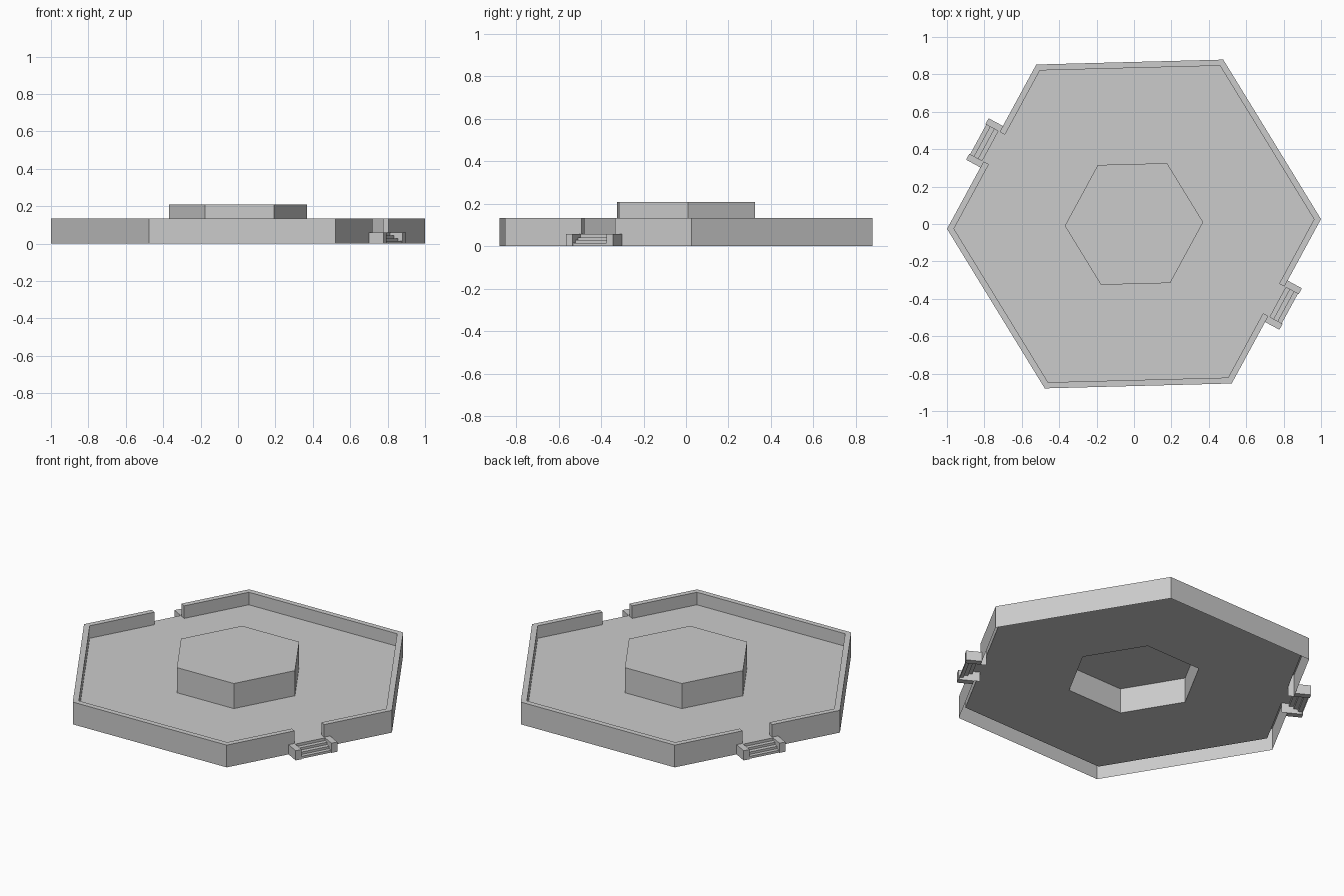
import bpy, bmesh
from math import sin, cos, pi, radians
from mathutils import Vector, Matrix

if "Cube" in bpy.data.objects:
    bpy.data.objects.remove(bpy.data.objects["Cube"])

TURN = radians(1.5)
R_OUT, R_IN, R_PLINTH = 1.0, 0.963, 0.37
FLOOR, WALL, PLINTH = 0.058, 0.133, 0.208
APO = R_OUT * cos(pi / 6)
APO_IN = R_IN * cos(pi / 6)
GAP, STAIR = 0.09, 0.126          # half widths
GATES = (2, 5)                    # hexagon sides with an opening


def make(name, polys):
    bm = bmesh.new()
    for poly in polys:
        bm.faces.new([bm.verts.new(p) for p in poly])
    bmesh.ops.remove_doubles(bm, verts=bm.verts, dist=1e-5)
    bmesh.ops.recalc_face_normals(bm, faces=bm.faces)
    me = bpy.data.meshes.new(name)
    bm.to_mesh(me)
    bm.free()
    ob = bpy.data.objects.new(name, me)
    bpy.context.collection.objects.link(ob)
    return ob


def hexagon(r, z):
    return [Vector((r * cos(TURN + i * pi / 3), r * sin(TURN + i * pi / 3), z)) for i in range(6)]


def side(i):
    """Frame of one side: x points outward, y runs along the side."""
    return Matrix.Rotation(TURN + (i + 0.5) * pi / 3, 4, 'Z')


def box(x0, x1, y0, y1, z0, z1):
    v = [Vector((x, y, z)) for x in (x0, x1) for y in (y0, y1) for z in (z0, z1)]
    return [[v[k] for k in f] for f in
            ((0, 1, 3, 2), (4, 5, 7, 6), (0, 1, 5, 4), (2, 3, 7, 6), (0, 2, 6, 4), (1, 3, 7, 5))]


def placed(polys, m):
    return [[m @ p for p in poly] for poly in polys]


# Floor, open under the plinth, with a threshold in each opening
a, b = hexagon(R_IN, FLOOR), hexagon(R_PLINTH, FLOOR)
floor = [[a[i], a[(i + 1) % 6], b[(i + 1) % 6], b[i]] for i in range(6)]
make("floor", floor)
for i in GATES:
    sill = [[Vector(p) for p in ((APO_IN, -GAP, FLOOR), (APO, -GAP, FLOOR),
                                 (APO, GAP, FLOOR), (APO_IN, GAP, FLOOR))]]
    make("threshold", placed(sill, side(i)))

# Central plinth, hollow below
top = hexagon(R_PLINTH, PLINTH)
make("central_plinth", [top] + [[b[i], b[(i + 1) % 6], top[(i + 1) % 6], top[i]] for i in range(6)])

# Perimeter wall: thin shell without an underside, split at the openings
wall = []
for i in range(6):
    ho, hi = R_OUT / 2, R_IN / 2
    runs = [((-ho, -hi), (ho, hi))]
    if i in GATES:
        runs = [((-ho, -hi), (-GAP, -GAP)), ((GAP, GAP), (ho, hi))]
    for run in runs:
        s, e = [[Vector((APO, o, 0)), Vector((APO, o, WALL)),
                 Vector((APO_IN, n, WALL)), Vector((APO_IN, n, FLOOR))] for o, n in run]
        polys = [[s[k], e[k], e[k + 1], s[k + 1]] for k in range(3)]
        for section, (o, n) in zip((s, e), run):
            if o == n:            # closed end at an opening
                polys.append(section + [Vector((APO_IN, n, 0))])
        wall += placed(polys, side(i))
make("perimeter_wall", wall)

# Stairs with side blocks outside each opening
profile = [(APO, FLOOR), (0.876, FLOOR), (0.876, 0.042), (0.9, 0.042), (0.9, 0.028),
           (0.925, 0.028), (0.925, 0.014), (0.948, 0.014), (0.948, 0.0)]
for i in GATES:
    steps = [[Vector((p[0], -GAP, p[1])), Vector((q[0], -GAP, q[1])),
              Vector((q[0], GAP, q[1])), Vector((p[0], GAP, p[1]))]
             for p, q in zip(profile, profile[1:])]
    make("steps", placed(steps, side(i)))
    for y0, y1 in ((-STAIR, -GAP), (GAP, STAIR)):
        make("stair_side_block", placed(box(APO, 0.953, y0, y1, 0, FLOOR), side(i)))
